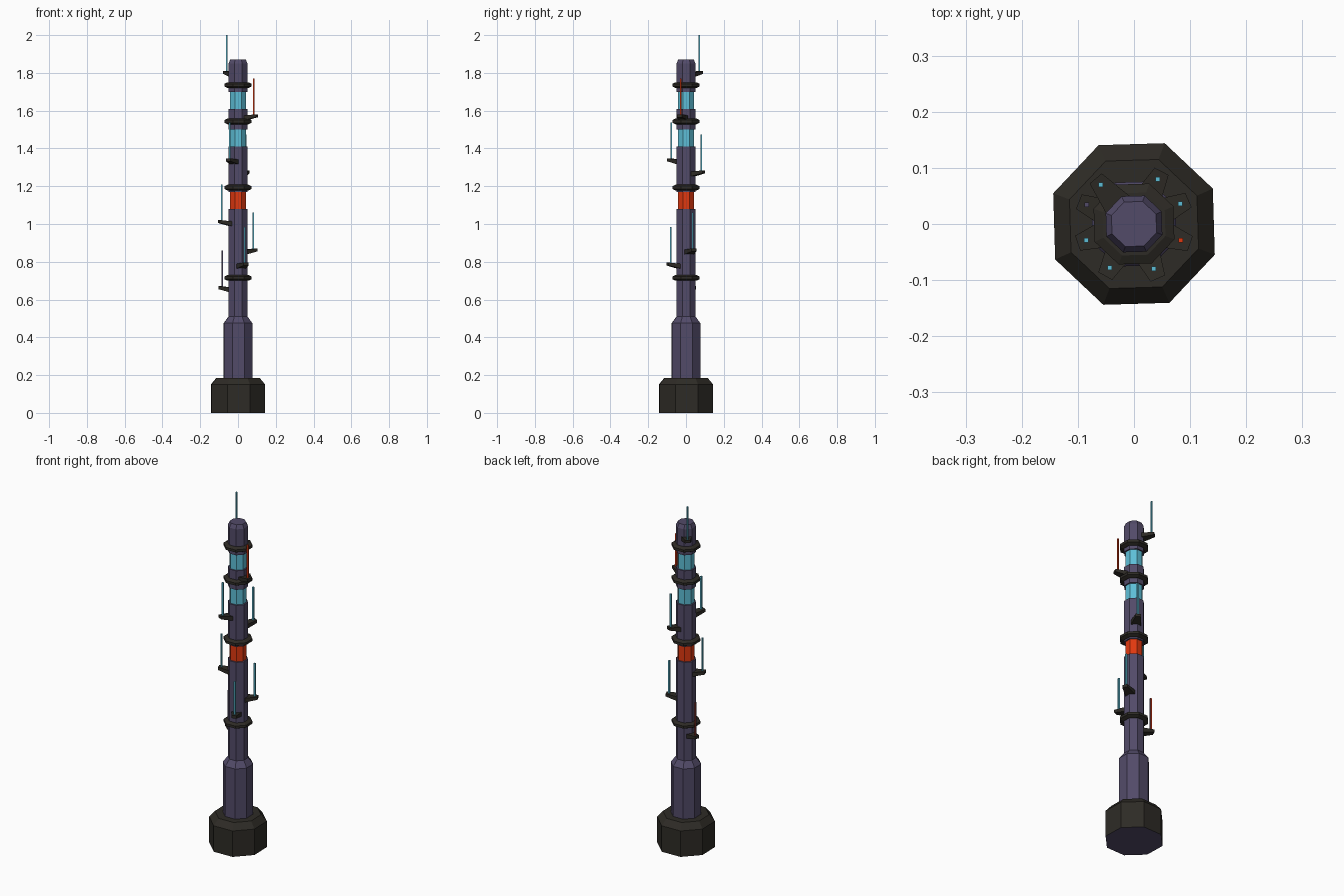
import bpy, bmesh, math
from mathutils import Matrix

if "Cube" in bpy.data.objects:
    bpy.data.objects.remove(bpy.data.objects["Cube"])


def material(name, rgb):
    m = bpy.data.materials.new(name)
    m.diffuse_color = (*rgb, 1)
    m.use_nodes = True
    m.node_tree.nodes["Principled BSDF"].inputs["Base Color"].default_value = m.diffuse_color
    return m


PURPLE = material("purple", (0.085, 0.07, 0.14))
DARK = material("dark_metal", (0.027, 0.024, 0.019))
RED = material("red", (0.75, 0.04, 0.005))
CYAN = material("cyan", (0.11, 0.52, 0.68))
TWIST = math.radians(24.2)


def finish(name, bm, *mats):
    bmesh.ops.recalc_face_normals(bm, faces=bm.faces)
    me = bpy.data.meshes.new(name)
    bm.to_mesh(me)
    bm.free()
    for m in mats:
        me.materials.append(m)
    ob = bpy.data.objects.new(name, me)
    bpy.context.collection.objects.link(ob)
    return ob


def turned(name, profile, *mats):
    """Closed octagonal solid from (radius, z) pairs."""
    bm = bmesh.new()
    rings = [[bm.verts.new((r * math.cos(TWIST + i * math.pi / 4),
                            r * math.sin(TWIST + i * math.pi / 4), z)) for i in range(8)]
             for r, z in profile]
    for a, b in zip(rings, rings[1:]):
        for i in range(8):
            j = (i + 1) % 8
            bm.faces.new((a[i], a[j], b[j], b[i]))
    bm.faces.new(rings[0])
    bm.faces.new(rings[-1])
    return finish(name, bm, *mats)


# Base block with a purple underside
base = turned("base", [(0.154, 0), (0.154, 0.15), (0.123, 0.185)], DARK, PURPLE)
for p in base.data.polygons:
    if p.normal.z < -0.9:
        p.material_index = 1

# Mast sections
R = 0.054
turned("lower_mast", [(0.081, 0.17), (0.081, 0.475), (R, 0.51), (R, 1.08)], PURPLE)
turned("middle_mast", [(R, 1.17), (R, 1.41)], PURPLE)
turned("upper_mast", [(R, 1.50), (R, 1.61)], PURPLE)
turned("mast_tip", [(R, 1.70), (R, 1.85), (0.043, 1.872)], PURPLE)

# Recessed light bands
for name, z, mat in (("red_band", 1.08, RED), ("lower_cyan_band", 1.41, CYAN),
                     ("upper_cyan_band", 1.61, CYAN)):
    turned(name, [(0.046, z), (0.046, z + 0.09)], mat)

# Collars
for i, z in enumerate((0.715, 1.193, 1.543, 1.735)):
    turned(f"collar_{i + 1}", [(0.06, z - 0.015), (0.077, z - 0.007),
                               (0.077, z + 0.007), (0.06, z + 0.015)], DARK)

# Antennas: rod x, rod y, bracket height, colour
ANTENNAS = [(-0.059, 0.070, 1.80, CYAN), (0.083, -0.029, 1.57, RED),
            (-0.043, -0.078, 1.337, CYAN), (0.042, 0.080, 1.273, CYAN),
            (-0.085, -0.029, 1.01, CYAN), (0.082, 0.036, 0.86, CYAN),
            (0.035, -0.080, 0.785, CYAN), (-0.084, 0.034, 0.66, PURPLE)]
for n, (x, y, z, mat) in enumerate(ANTENNAS, 1):
    # Wedge bracket, narrowing and rising outwards
    bm = bmesh.new()
    ends = [[bm.verts.new(c) for c in ((r, -w, lo), (r, w, lo), (r, w, hi), (r, -w, hi))]
            for r, w, lo, hi in ((0.04, 0.027, -0.021, 0.004), (0.106, 0.014, -0.005, 0.011))]
    for i in range(4):
        j = (i + 1) % 4
        bm.faces.new((ends[0][i], ends[0][j], ends[1][j], ends[1][i]))
    for e in ends:
        bm.faces.new(e)
    bm.transform(Matrix.Translation((0, 0, z)) @ Matrix.Rotation(math.atan2(y, x), 4, 'Z'))
    finish(f"bracket_{n}", bm, DARK)

    # Thin square rod
    bm = bmesh.new()
    bmesh.ops.create_cube(bm, size=1, matrix=Matrix.Translation((x, y, z + 0.1025))
                          @ Matrix.Diagonal((0.008, 0.008, 0.205, 1)))
    bm.transform(Matrix.Translation((0, 0, -0.005)))
    rod = finish(f"rod_{n}", bm, mat, RED)
    if mat is PURPLE:  # the lowest rod is red at the back
        for p in rod.data.polygons:
            p.material_index = int(p.normal.y > 0.5)
